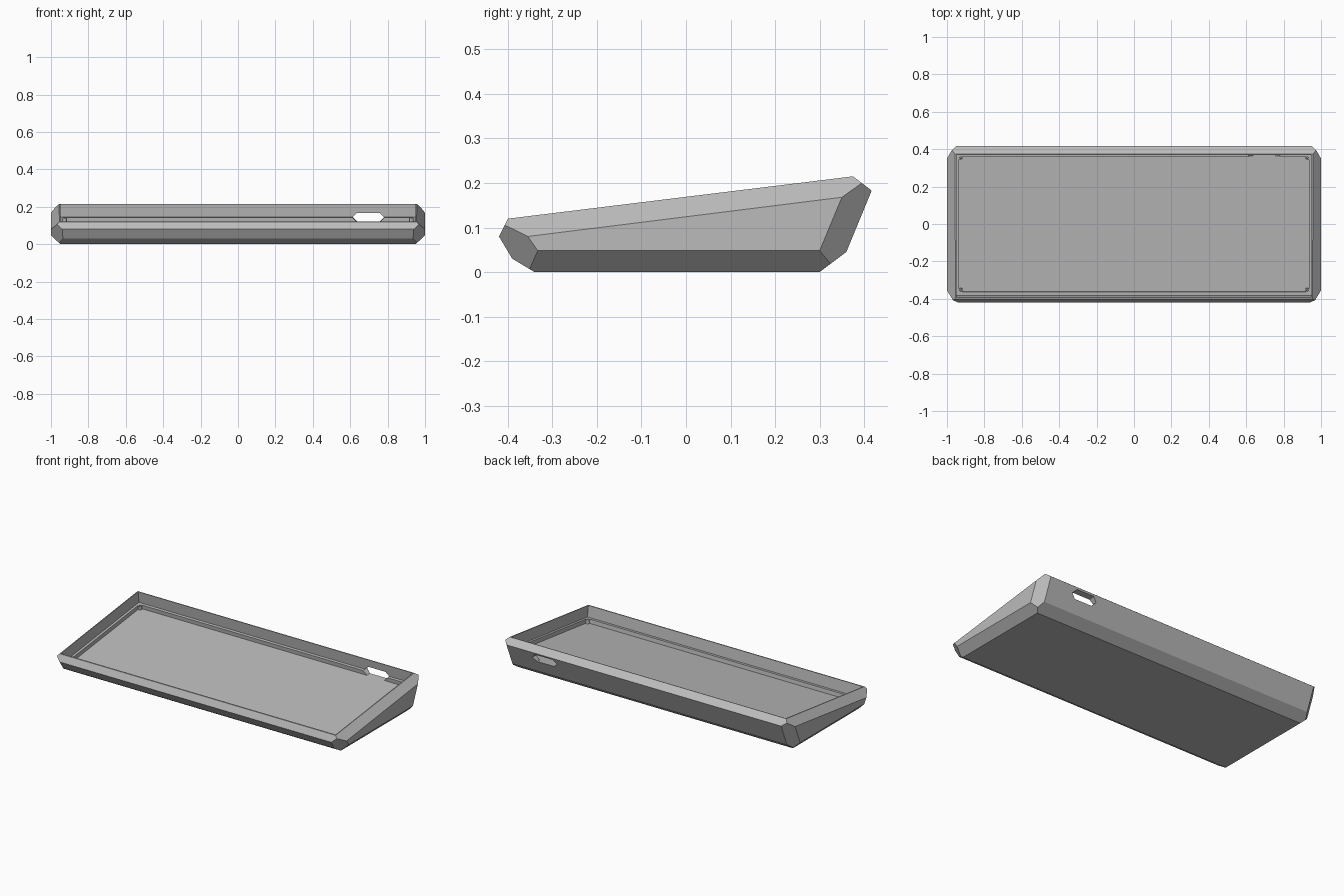
import bpy, bmesh, math
from mathutils import Vector, Matrix

old = bpy.data.objects.get("Cube")
if old:
    bpy.data.objects.remove(old, do_unlink=True)

grey = bpy.data.materials.new("case_grey")
grey.use_nodes = True
COLOUR = (0.5, 0.5, 0.5, 1)
grey.diffuse_color = COLOUR
grey.node_tree.nodes["Principled BSDF"].inputs["Base Color"].default_value = COLOUR

# Sloped frame: x across, y back along the rim, z up out of the rim
SLOPE = Matrix.Translation((0, -0.40, 0.12)) @ Matrix.Rotation(math.atan2(0.095, 0.775), 4, 'X')


def finish(name, bm):
    bmesh.ops.recalc_face_normals(bm, faces=bm.faces)
    mesh = bpy.data.meshes.new(name)
    bm.to_mesh(mesh)
    bm.free()
    mesh.materials.append(grey)
    obj = bpy.data.objects.new(name, mesh)
    bpy.context.collection.objects.link(obj)
    return obj


def prism(points, direction):
    """Extrude a closed outline along a direction."""
    bm = bmesh.new()
    face = bm.faces.new([bm.verts.new(p) for p in points])
    new = bmesh.ops.extrude_face_region(bm, geom=[face])["geom"]
    bmesh.ops.translate(bm, vec=direction, verts=[v for v in new if isinstance(v, bmesh.types.BMVert)])
    return bm


def slice_off(bm, a, b, c):
    """Cut away what lies outside the plane through three points, and cap it."""
    a, b, c = Vector(a), Vector(b), Vector(c)
    normal = (b - a).cross(c - a).normalized()
    if normal.dot(a - Vector((0, 0, 0.1))) < 0:
        normal.negate()
    cut = bmesh.ops.bisect_plane(bm, geom=bm.verts[:] + bm.edges[:] + bm.faces[:], dist=1e-5,
                                 plane_co=a, plane_no=normal, clear_outer=True)["geom_cut"]
    bmesh.ops.holes_fill(bm, edges=[e for e in cut if isinstance(e, bmesh.types.BMEdge)], sides=0)


def carve(target, bm, name):
    """Subtract a shape given in the sloped frame."""
    bm.transform(SLOPE)
    cutter = finish(name, bm)
    cutter.hide_render = True
    mod = target.modifiers.new(name, 'BOOLEAN')
    mod.operation, mod.solver, mod.object = 'DIFFERENCE', 'EXACT', cutter
    bpy.context.view_layer.objects.active = target
    bpy.ops.object.modifier_apply(modifier=mod.name)
    bpy.data.objects.remove(cutter, do_unlink=True)


def pocket(half_x, front, back, depth):
    return prism([(-half_x, front, -depth), (half_x, front, -depth),
                  (half_x, back, -depth), (-half_x, back, -depth)], (0, 0, depth + 0.1))


# Outer shell: side profile, then faceted ends
profile = [(-0.34, 0), (0.30, 0), (0.36, 0.045), (0.417, 0.183),
           (0.375, 0.215), (-0.40, 0.12), (-0.42, 0.08), (-0.39, 0.03)]
shell = prism([(-1, y, z) for y, z in profile], (2, 0, 0))
for s in (-1, 1):
    low_front, low_back = (s, -0.333, 0.048), (s, 0.30, 0.048)
    top_front, top_back = (s, -0.355, 0.08), (s, 0.35, 0.168)
    slice_off(shell, top_front, top_back, (s * 0.955, -0.40, 0.12))
    slice_off(shell, low_front, low_back, (s * 0.95, 0, 0))
    slice_off(shell, low_front, top_front, (s * 0.94, -0.42, 0.08))
    slice_off(shell, low_back, top_back, (s * 0.95, 0.417, 0.183))
case = finish("keyboard_case", shell)

# Stepped tray
carve(case, pocket(0.95, 0.008, 0.776, 0.07), "upper_pocket")
carve(case, pocket(0.935, 0.029, 0.759, 0.095), "lower_pocket")

# Cable slot through the back wall
slot = [(-0.085, 0), (-0.06, -0.024), (0.06, -0.024), (0.085, 0), (0.06, 0.024), (-0.06, 0.024)]
carve(case, prism([(0.697 + x, 0.74, -0.071 + z) for x, z in slot], (0, 0.14, 0)), "cable_slot")

# Screw posts in the tray corners
for side, x in (("right", -0.927), ("left", 0.927)):
    for end, y in (("front", 0.037), ("back", 0.751)):
        bm = bmesh.new()
        rings = []
        for radius, z in ((0.011, -0.096), (0.011, -0.07), (0.005, -0.07), (0.005, -0.09)):
            ring = bmesh.ops.create_circle(bm, segments=16, radius=radius,
                                           matrix=Matrix.Translation((x, y, z)))["verts"]
            rings.append(ring)
        for lower, upper in zip(rings, rings[1:]):
            for i in range(16):
                j = (i + 1) % 16
                bm.faces.new((lower[i], lower[j], upper[j], upper[i]))
        bm.faces.new(rings[-1])
        bm.transform(SLOPE)
        finish(f"screw_post_{end}_{side}", bm)
